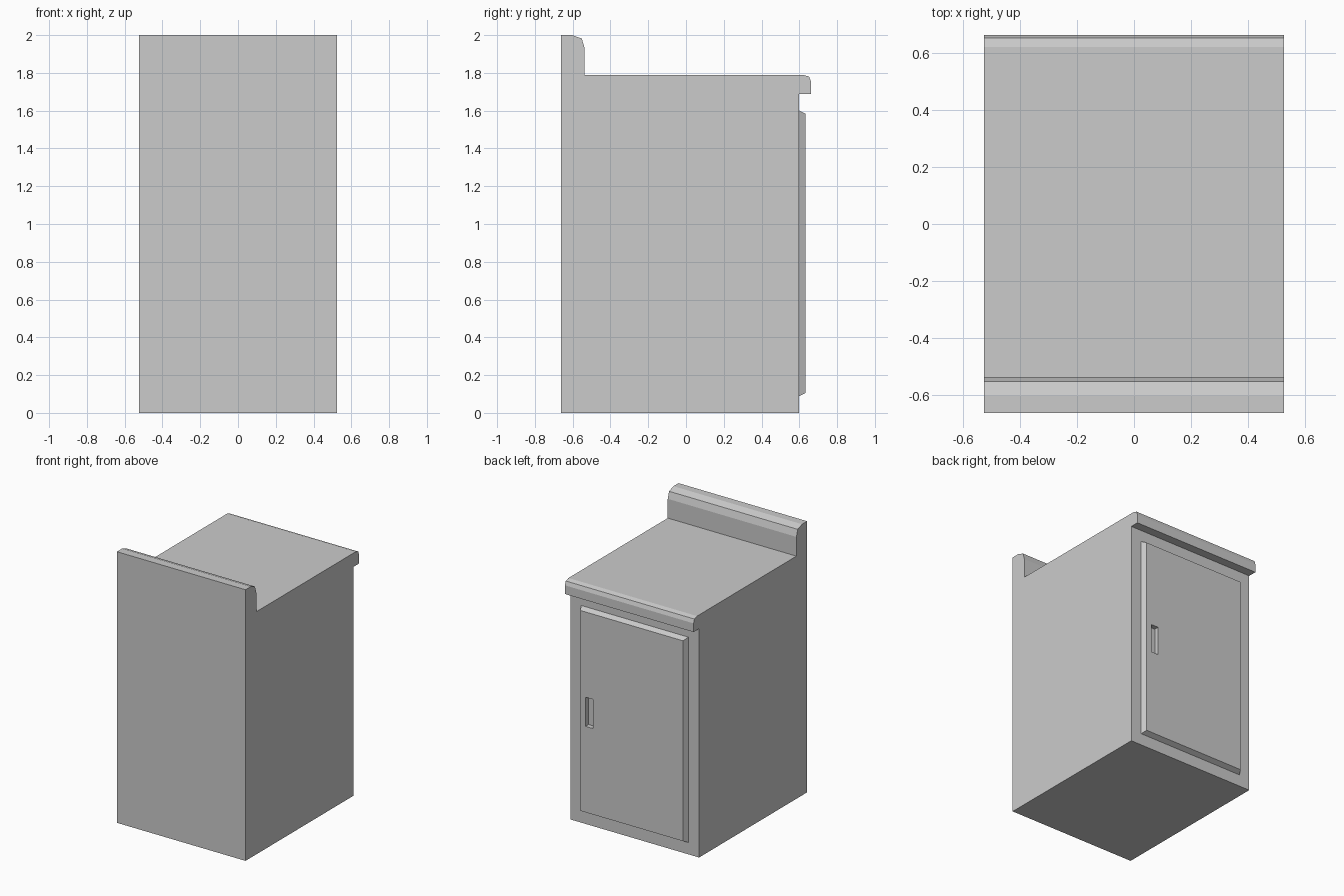
import bpy, bmesh

if "Cube" in bpy.data.objects:
    bpy.data.objects.remove(bpy.data.objects["Cube"])


def add_object(name, bm):
    bmesh.ops.recalc_face_normals(bm, faces=bm.faces)
    mesh = bpy.data.meshes.new(name)
    bm.to_mesh(mesh)
    bm.free()
    obj = bpy.data.objects.new(name, mesh)
    bpy.context.collection.objects.link(obj)
    return obj


def extrude_x(name, profile, half_width):
    """Extrude a (y, z) profile symmetrically along x."""
    bm = bmesh.new()
    face = bm.faces.new([bm.verts.new((-half_width, y, z)) for y, z in profile])
    new = bmesh.ops.extrude_face_region(bm, geom=[face])["geom"]
    verts = [v for v in new if isinstance(v, bmesh.types.BMVert)]
    bmesh.ops.translate(bm, verts=verts, vec=(2 * half_width, 0, 0))
    return add_object(name, bm)


def box(name, x0, x1, y0, y1, z0, z1, taper=0.0):
    """Box whose +y face is pulled in by taper on every side."""
    bm = bmesh.new()
    bmesh.ops.create_cube(bm, size=2)
    for v in bm.verts:
        t = taper if v.co.y > 0 else 0.0
        v.co = (x1 - t if v.co.x > 0 else x0 + t,
                y1 if v.co.y > 0 else y0,
                z1 - t if v.co.z > 0 else z0 + t)
    return add_object(name, bm)


# Cabinet body with overhanging worktop lip and rounded upstand
extrude_x("cabinet_body", [
    (-0.662, 0), (0.597, 0), (0.597, 1.688),
    (0.662, 1.688), (0.662, 1.752), (0.652, 1.78), (0.62, 1.79),
    (-0.537, 1.79), (-0.537, 1.932), (-0.552, 1.982), (-0.603, 2.0),
    (-0.662, 2.0),
], 0.525)

# Door panel with chamfered edges
door = box("door", -0.437, 0.437, 0.597, 0.633, 0.088, 1.602, taper=0.018)

# Recessed handle slot cut through the door
cutter = box("handle_slot_cutter", 0.316, 0.377, 0.55, 0.70, 0.74, 0.955)
cutter.hide_render = True
cutter.hide_viewport = True
slot = door.modifiers.new("handle_slot", "BOOLEAN")
slot.operation = "DIFFERENCE"
slot.solver = "EXACT"
slot.object = cutter
